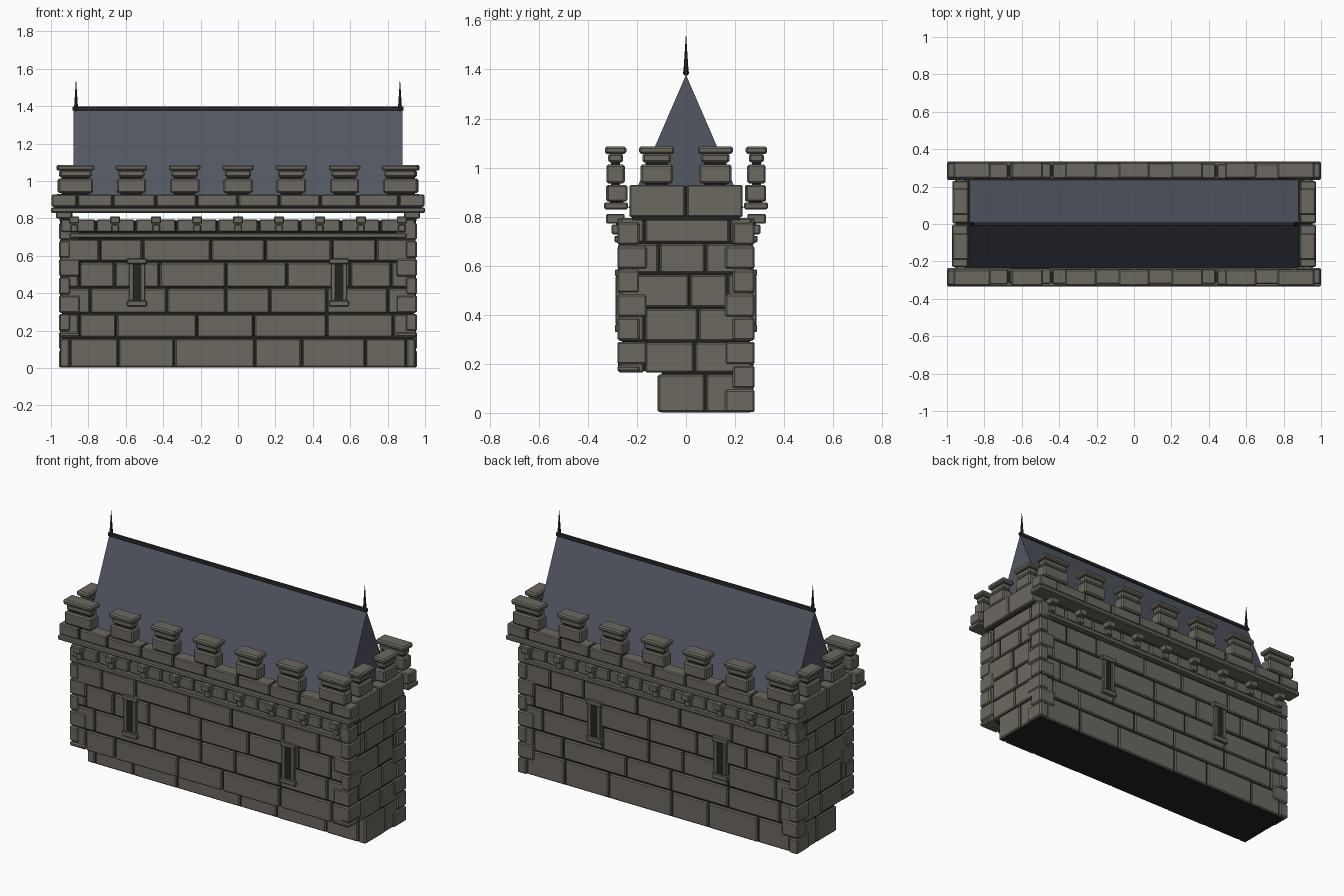
import bpy, bmesh, random
from mathutils import Matrix, Vector

if "Cube" in bpy.data.objects:
    bpy.data.objects.remove(bpy.data.objects["Cube"])
random.seed(4)


def material(name, rgb):
    m = bpy.data.materials.new(name)
    m.diffuse_color = (*rgb, 1)
    m.use_nodes = True
    m.node_tree.nodes["Principled BSDF"].inputs["Base Color"].default_value = m.diffuse_color
    return m


STONE = material("stone", (0.150, 0.140, 0.115))
MORTAR = material("dark mortar", (0.018, 0.017, 0.015))
SLATE = material("slate roof", (0.085, 0.095, 0.120))
IRON = material("dark iron", (0.030, 0.030, 0.033))


def box(bm, x0, x1, y0, y1, z0, z1):
    c = Vector((x0 + x1, y0 + y1, z0 + z1)) / 2
    s = Matrix.Diagonal((abs(x1 - x0), abs(y1 - y0), abs(z1 - z0), 1))
    bmesh.ops.create_cube(bm, size=1, matrix=Matrix.Translation(c) @ s)


def finish(name, bm, mat, bevel=0):
    me = bpy.data.meshes.new(name)
    bm.to_mesh(me)
    bm.free()
    me.materials.append(mat)
    ob = bpy.data.objects.new(name, me)
    bpy.context.collection.objects.link(ob)
    if bevel:
        mod = ob.modifiers.new("worn_edges", 'BEVEL')
        mod.width = bevel
        mod.segments = 1
    return ob


def course(bm, axis, sign, face, joints, z0, z1, gap=0.004, depth=0.05):
    """Row of stones on a wall; axis is the direction the row runs."""
    for a, b in zip(joints, joints[1:]):
        f = sign * (face + random.uniform(-0.003, 0.003))
        d = f - sign * depth
        if axis == 'x':
            box(bm, a + gap, b - gap, min(f, d), max(f, d), z0 + gap, z1 - gap)
        else:
            box(bm, min(f, d), max(f, d), a + gap, b - gap, z0 + gap, z1 - gap)


# Mortar core: the lowest course is set back on the front
bm = bmesh.new()
box(bm, -0.94, 0.94, -0.26, 0.26, 0.17, 0.79)
box(bm, -0.94, 0.94, -0.10, 0.26, 0.002, 0.171)
finish("wall_core", bm, MORTAR)

# Wall stones
Z = [0, 0.16, 0.29, 0.428, 0.567, 0.692]
LONG = [
    [-0.95, -0.90, -0.64, -0.34, 0.09, 0.34, 0.68, 0.90, 0.95],
    [-0.95, -0.85, -0.65, -0.22, 0.085, 0.475, 0.83, 0.95],
    [-0.95, -0.79, -0.38, -0.065, 0.17, 0.475, 0.80, 0.95],
    [-0.95, -0.85, -0.66, -0.42, -0.065, 0.26, 0.60, 0.82, 0.95],
    [-0.95, -0.74, -0.51, -0.145, 0.145, 0.50, 0.74, 0.95],
]
SHORT = [
    [-0.115, 0.08, 0.27],
    [-0.27, -0.17, 0.035, 0.27],
    [-0.27, -0.17, 0.05, 0.27],
    [-0.27, 0.015, 0.17, 0.27],
    [-0.27, -0.11, 0.08, 0.27],
]
bm = bmesh.new()
for i in range(5):
    course(bm, 'x', -1, 0.113 if i == 0 else 0.274, LONG[i], Z[i], Z[i + 1])
    course(bm, 'x', 1, 0.272, [-x for x in reversed(LONG[i])], Z[i], Z[i + 1])
    for s in (-1, 1):
        course(bm, 'y', s, 0.95, SHORT[i], Z[i], Z[i + 1])
top_row = [-0.95, -0.76, -0.55, -0.33, -0.11, 0.11, 0.33, 0.55, 0.76, 0.95]
for s in (-1, 1):
    course(bm, 'x', s, 0.282, top_row, 0.722, 0.799)
    course(bm, 'y', s, 0.95, [-0.27, -0.17, 0.18, 0.27], 0.69, 0.799)
finish("wall_stones", bm, STONE, 0.006)

# Alternating corner quoins
bm = bmesh.new()
for sx in (-1, 1):
    for sy in (-1, 1):
        for k in range(8):
            z0 = 0.003 + k * 0.0975
            if sy < 0 and k == 0:
                continue
            if sy < 0 and k == 1:
                z0 = 0.168
            z1 = (k + 1) * 0.0975 - 0.003
            if z1 - z0 < 0.01:
                continue
            lx, ly = (0.11, 0.09) if k % 2 else (0.06, 0.12)
            box(bm, sx * 0.957, sx * (0.957 - lx), sy * 0.280, sy * (0.280 - ly), z0, z1)
finish("corner_quoins", bm, STONE, 0.007)

# String course and stepped corbels
bm = bmesh.new()
for s in (-1, 1):
    box(bm, -0.90, 0.90, s * 0.25, s * 0.292, 0.695, 0.722)
    for i in range(9):
        x = (i - 4) * 0.219
        box(bm, x - 0.02, x + 0.02, s * 0.25, s * 0.303, 0.728, 0.768)
        box(bm, x - 0.027, x + 0.027, s * 0.25, s * 0.326, 0.772, 0.811)
finish("corbels", bm, STONE, 0.005)

# Arrow slits: two on the front and two on the back
frames, slits = bmesh.new(), bmesh.new()
for s, cx in ((-1, 0.54), (1, 0.43)):
    for x in (-cx, cx):
        for z0, z1 in ((0.330, 0.360), (0.557, 0.585)):
            box(frames, x - 0.053, x + 0.053, s * 0.25, s * 0.290, z0, z1)
        for t in (-1, 1):
            box(frames, x + t * 0.018, x + t * 0.043, s * 0.25, s * 0.287, 0.360, 0.557)
        box(slits, x - 0.018, x + 0.018, s * 0.273, s * 0.280, 0.360, 0.557)
finish("slit_frames", frames, STONE, 0.004)
finish("arrow_slits", slits, MORTAR)

# Parapets: floating long sides, solid short ends
par, gaps = bmesh.new(), bmesh.new()
row = [-1.0, -0.86, -0.67, -0.44, -0.22, 0, 0.22, 0.44, 0.64, 0.86, 1.0]
for s in (-1, 1):
    box(par, -1, 1, s * 0.236, s * 0.334, 0.830, 0.858)
    course(par, 'x', s, 0.324, row, 0.858, 0.932, depth=0.082)
    box(gaps, -0.985, 0.985, s * 0.255, s * 0.312, 0.85, 0.925)
    course(par, 'y', s, 0.970, [-0.235, 0, 0.235], 0.795, 0.934, depth=0.085)
    box(gaps, s * 0.895, s * 0.955, -0.22, 0.22, 0.785, 0.925)
finish("parapet_stones", par, STONE, 0.006)


# Merlons: block, neck slab and overhanging cap
def merlon(bm, x, y, hx, hy):
    for z0, z1, g in ((0.936, 1.012, 0), (1.020, 1.058, -0.008), (1.056, 1.086, 0.006)):
        box(bm, x - hx - g, x + hx + g, y - hy - g, y + hy + g, z0, z1)
    box(gaps, x - hx + 0.02, x + hx - 0.02, y - hy + 0.02, y + hy - 0.02, 0.92, 1.03)


bm = bmesh.new()
for s in (-1, 1):
    for i in range(7):
        end = abs(i - 3) == 3
        merlon(bm, (i - 3) * (0.289 if end else 0.285), s * 0.287, 0.093 if end else 0.078, 0.038)
    for y in (-0.12, 0.12):
        merlon(bm, s * 0.928, y, 0.037, 0.066)
finish("merlons", bm, STONE, 0.008)
finish("parapet_joints", gaps, MORTAR)

# Steep gabled roof
bm = bmesh.new()
ends = [[bm.verts.new((x, y, z)) for y, z in ((-0.235, 0.835), (0.235, 0.835), (0, 1.378))]
        for x in (-0.88, 0.88)]
bm.faces.new(ends[0])
bm.faces.new(ends[1])
for i in range(3):
    j = (i + 1) % 3
    bm.faces.new((ends[0][i], ends[0][j], ends[1][j], ends[1][i]))
bmesh.ops.recalc_face_normals(bm, faces=bm.faces)
finish("roof", bm, SLATE)

# Ridge bar with a finial at each end
bm = bmesh.new()
box(bm, -0.886, 0.886, -0.009, 0.009, 1.376, 1.398)
finish("ridge_bar", bm, IRON, 0.004)
bm = bmesh.new()
for s in (-1, 1):
    bmesh.ops.create_cone(bm, cap_ends=True, segments=8, radius1=0.011, radius2=0.001, depth=0.15,
                          matrix=Matrix.Translation((s * 0.866, 0, 1.46)))
    bmesh.ops.create_icosphere(bm, subdivisions=2, radius=0.013,
                               matrix=Matrix.Translation((s * 0.866, 0, 1.387)))
finish("finials", bm, IRON)
